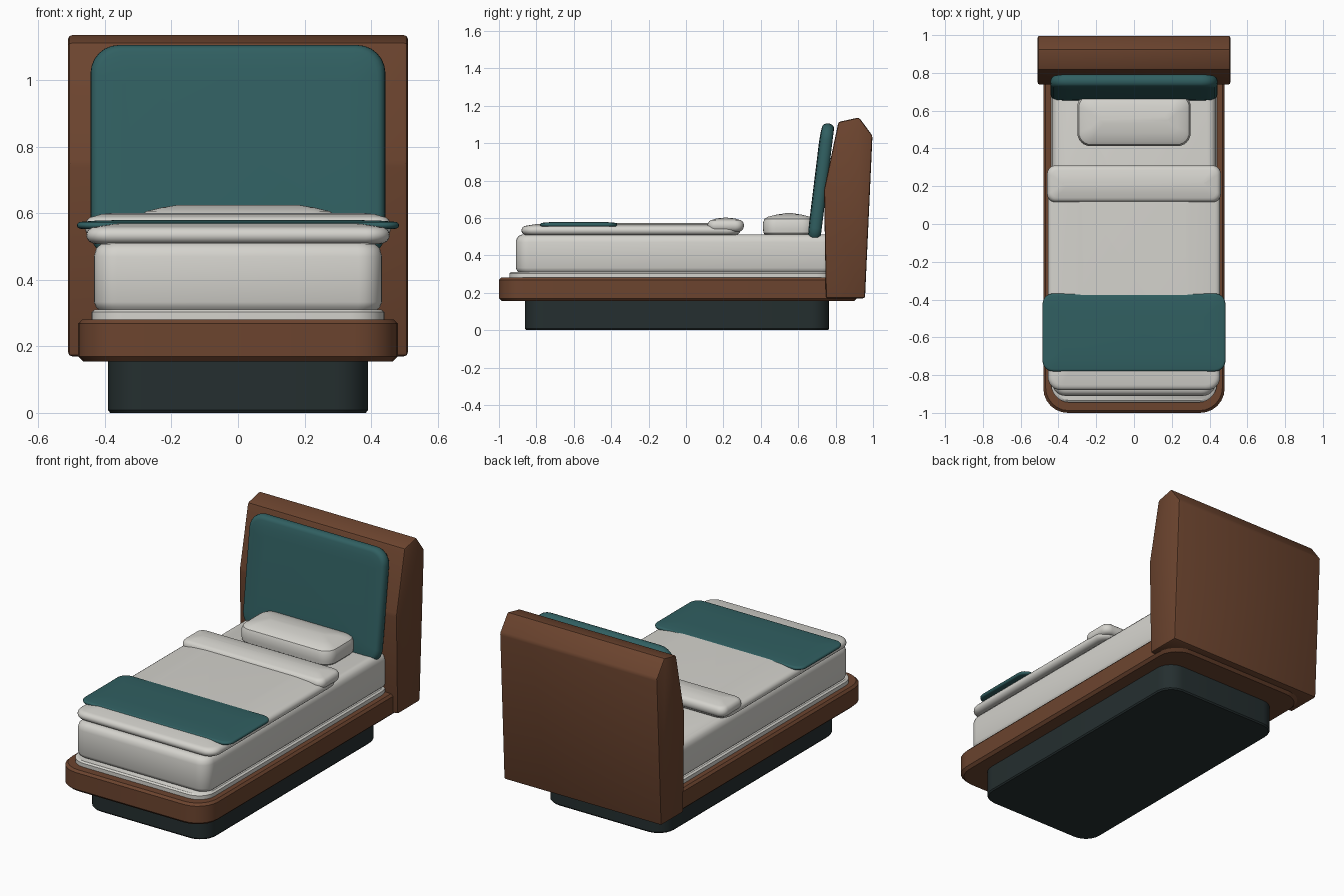
import bpy, bmesh, math

if "Cube" in bpy.data.objects:
    bpy.data.objects.remove(bpy.data.objects["Cube"])


def mat(name, c):
    m = bpy.data.materials.new(name)
    m.diffuse_color = (*c, 1)
    m.use_nodes = True
    m.node_tree.nodes["Principled BSDF"].inputs["Base Color"].default_value = m.diffuse_color
    return m


WOOD = mat("brown_wood", (0.15, 0.058, 0.028))
TEAL = mat("teal_fabric", (0.03, 0.115, 0.12))
LINEN = mat("off_white_linen", (0.66, 0.65, 0.61))
DARK = mat("dark_plinth", (0.018, 0.028, 0.029))


def finish(name, bm, material, angle=35):
    bmesh.ops.recalc_face_normals(bm, faces=bm.faces)
    me = bpy.data.meshes.new(name)
    bm.to_mesh(me)
    bm.free()
    me.materials.append(material)
    ob = bpy.data.objects.new(name, me)
    bpy.context.collection.objects.link(ob)
    bpy.ops.object.select_all(action='DESELECT')
    ob.select_set(True)
    bpy.context.view_layer.objects.active = ob
    bpy.ops.object.shade_smooth_by_angle(angle=math.radians(angle))
    return ob


def slab(name, hx, y0, y1, r, layers, material, seg=6, angle=35):
    """Rounded rectangle lofted through (inset, z) layers, capped at both ends."""
    bm = bmesh.new()
    cy, hy = (y0 + y1) / 2, (y1 - y0) / 2
    rings = []
    for inset, z in layers:
        ax, ay, rr = hx - inset, hy - inset, max(r - inset * 0.6, 0.02)
        ring = []
        for q, (sx, sy) in enumerate([(1, 1), (-1, 1), (-1, -1), (1, -1)]):
            for i in range(seg + 1):
                a = math.pi / 2 * (q + i / seg)
                ring.append(bm.verts.new((sx * (ax - rr) + rr * math.cos(a),
                                          cy + sy * (ay - rr) + rr * math.sin(a), z)))
        rings.append(ring)
    n = len(rings[0])
    for lo, hi in zip(rings, rings[1:]):
        for i in range(n):
            bm.faces.new((lo[i], lo[(i + 1) % n], hi[(i + 1) % n], hi[i]))
    bm.faces.new(rings[0])
    bm.faces.new(rings[-1])
    return finish(name, bm, material, angle)


def soft(z0, z1, e, dome=0.0, width=0.1):
    """Layers for a pillow-edged slab with an optional domed top."""
    h = (z1 - z0) / 2
    out = [(e * (1 - math.cos(a)), (z0 + z1) / 2 + h * math.sin(a))
           for a in [math.pi / 2 * k / 4 for k in range(-4, 5)]]
    if dome:
        out += [(e + width * 0.4, z1 + dome * 0.65), (e + width, z1 + dome)]
    return out


# Plinth and bed frame
slab("plinth", 0.39, -0.86, 0.765, 0.1,
     [(0.006, 0), (0, 0.008), (0, 0.17)], DARK)
slab("bed_frame", 0.48, -1.0, 0.915, 0.13,
     [(0.015, 0.155), (0, 0.17), (0, 0.268), (0.012, 0.281)], WOOD)

# Mattress base and mattress
slab("mattress_base", 0.44, -0.945, 0.80, 0.1,
     [(0, 0.27), (0, 0.303), (0.01, 0.311)], LINEN)
slab("mattress", 0.433, -0.91, 0.80, 0.07,
     [(0.02, 0.305), (0.006, 0.318), (0, 0.333), (0, 0.47), (0.006, 0.492),
      (0.02, 0.507), (0.035, 0.511)], LINEN)

# Bedding
slab("duvet", 0.456, -0.88, 0.29, 0.07, soft(0.508, 0.559, 0.028, 0.014, 0.15), LINEN)
slab("duvet_fold", 0.46, 0.115, 0.31, 0.045, soft(0.527, 0.59, 0.025, 0.011, 0.06), LINEN)
slab("throw_blanket", 0.484, -0.78, -0.368, 0.055, soft(0.553, 0.574, 0.012, 0.005, 0.1), TEAL)
slab("pillow", 0.3, 0.412, 0.69, 0.07,
     [(0.015, 0.505), (0.002, 0.52), (0, 0.54), (0, 0.575), (0.008, 0.595),
      (0.025, 0.606), (0.07, 0.617), (0.12, 0.625)], LINEN)

# Headboard: side profile (y, z) extruded along x
profile = [(0.748, 0.17), (0.738, 0.75), (0.815, 1.113), (0.925, 1.137),
           (0.997, 1.04), (0.957, 0.17)]
bm = bmesh.new()
face = bm.faces.new([bm.verts.new((-0.51, y, z)) for y, z in profile])
ext = bmesh.ops.extrude_face_region(bm, geom=[face])
bmesh.ops.translate(bm, vec=(1.02, 0, 0),
                    verts=[v for v in ext["geom"] if isinstance(v, bmesh.types.BMVert)])
bmesh.ops.bevel(bm, geom=bm.edges[:], offset=0.011, segments=2, affect='EDGES', profile=0.5)
finish("headboard", bm, WOOD, 25)

# Padded back cushion: slab stood upright and leaned back
cushion = slab("headboard_cushion", 0.443, -0.325, 0.325, 0.085,
               soft(-0.035, 0.03, 0.024, 0.006, 0.08), TEAL)
cushion.rotation_euler = (math.radians(90 - 7), 0, 0)
cushion.location = (0, 0.72, 0.783)
